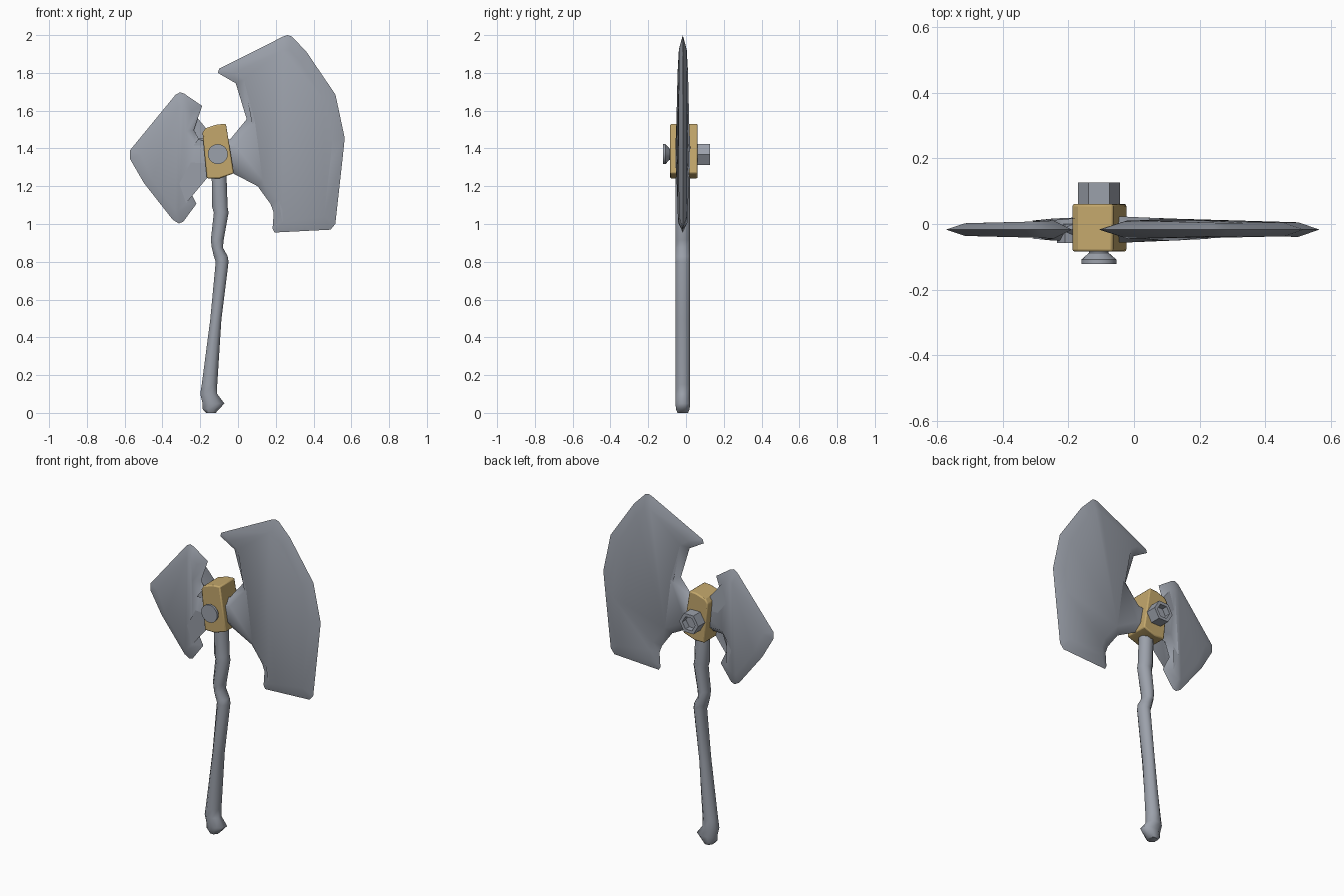
import bpy, bmesh, math
from mathutils import Vector

if "Cube" in bpy.data.objects:
    bpy.data.objects.remove(bpy.data.objects["Cube"], do_unlink=True)

MID_Y = -0.017


def material(name, rgb):
    m = bpy.data.materials.new(name)
    m.use_nodes = True
    m.diffuse_color = (*rgb, 1)
    m.node_tree.nodes["Principled BSDF"].inputs["Base Color"].default_value = (*rgb, 1)
    return m


steel = material("grey_steel", (0.33, 0.355, 0.405))
brass = material("brass", (0.55, 0.39, 0.15))


def finish(name, bm, mat, angle):
    bmesh.ops.recalc_face_normals(bm, faces=bm.faces[:])
    mesh = bpy.data.meshes.new(name)
    bm.to_mesh(mesh)
    bm.free()
    mesh.materials.append(mat)
    for p in mesh.polygons:
        p.use_smooth = True
    mesh.set_sharp_from_angle(angle=math.radians(angle))
    obj = bpy.data.objects.new(name, mesh)
    bpy.context.collection.objects.link(obj)
    return obj


def loft(name, rings, mat, angle=30):
    """Skin a list of equal-length point rings and cap both ends."""
    bm = bmesh.new()
    rows = [[bm.verts.new(p) for p in ring] for ring in rings]
    n = len(rows[0])
    for a, b in zip(rows, rows[1:]):
        for i in range(n):
            j = (i + 1) % n
            bm.faces.new((a[i], a[j], b[j], b[i]))
    bm.faces.new(rows[0])
    bm.faces.new(rows[-1])
    return finish(name, bm, mat, angle)


def turned(name, profile, x, z, sides, mat):
    """Round part along y from (y, radius) pairs."""
    turn = [math.tau * i / sides for i in range(sides)]
    rings = [[(x + r * math.cos(a), y, z + r * math.sin(a)) for a in turn] for y, r in profile]
    return loft(name, rings, mat)


def blade(name, rows, slope):
    """Rows of edge x, z and cheek x, z; the cheeks thin out away from the hub."""
    bm = bmesh.new()
    hub = Vector((-0.1, 1.38))
    rim = [bm.verts.new((r[0], MID_Y, r[1])) for r in rows]
    for side in (-1, 1):
        made, cheek = {}, []
        for r in rows:
            key = r[2:]
            if key not in made:
                half = 0.042 - slope * (Vector(key) - hub).length
                made[key] = bm.verts.new((key[0], MID_Y + side * half, key[1]))
            cheek.append(made[key])
        for i in range(len(rows)):
            j = (i + 1) % len(rows)
            corners = [rim[i], rim[j], cheek[j]]
            if cheek[i] is not cheek[j]:
                corners.append(cheek[i])
            bm.faces.new(corners)
        face = bm.faces.new(list(made.values()))
        bmesh.ops.triangulate(bm, faces=[face])
    return finish(name, bm, steel, 50)


# Large blade
blade("large_blade", [
    (-.107, 1.80, -.02, 1.80), (-.10, 1.822, -.02, 1.80),
    (.24, 1.993, .235, 1.92), (.262, 2.0, .255, 1.925), (.285, 1.992, .275, 1.92),
    (.36, 1.915, .33, 1.86), (.516, 1.685, .455, 1.66), (.565, 1.455, .50, 1.45),
    (.553, 1.34, .49, 1.33), (.515, 1.0, .455, 1.04), (.49, .97, .455, 1.04),
    (.194, .955, .235, 1.01), (.183, .975, .235, 1.01), (.189, 1.06, .235, 1.075),
    (.173, 1.105, .215, 1.13), (.104, 1.20, .13, 1.235), (-.03, 1.27, -.01, 1.31),
    (-.11, 1.29, -.11, 1.33), (-.11, 1.42, -.11, 1.40), (-.04, 1.45, -.015, 1.415),
    (.046, 1.555, .09, 1.54), (-.012, 1.745, .03, 1.765)], 0.033)

# Small rear blade
blade("small_blade", [
    (-.572, 1.39, -.515, 1.37), (-.33, 1.685, -.315, 1.62), (-.307, 1.697, -.30, 1.63),
    (-.285, 1.69, -.285, 1.625), (-.19, 1.625, -.245, 1.60), (-.234, 1.497, -.275, 1.49),
    (-.21, 1.455, -.225, 1.425), (-.10, 1.44, -.10, 1.42), (-.10, 1.29, -.10, 1.32),
    (-.234, 1.287, -.25, 1.325), (-.266, 1.20, -.31, 1.215), (-.22, 1.107, -.275, 1.11),
    (-.29, 1.012, -.315, 1.07), (-.313, 1.003, -.315, 1.07), (-.345, 1.022, -.335, 1.075),
    (-.498, 1.217, -.455, 1.235), (-.572, 1.345, -.515, 1.37)], 0.055)

# Small chip standing proud of the rear blade's neck
chip = [(-.235, 1.415), (-.17, 1.415), (-.17, 1.435), (-.21, 1.45)]
loft("neck_chip", [[(x, y, z) for x, z in chip] for y in (-0.058, 0.0)], steel)

# Crooked handle: z, left edge, right edge, half depth
stations = [
    (0.0, -.17, -.118, .028), (.02, -.187, -.10, .036), (.05, -.187, -.072, .039),
    (.10, -.20, -.11, .039), (.15, -.192, -.11, .039), (.494, -.147, -.088, .039),
    (.80, -.118, -.05, .039), (.83, -.128, -.055, .039), (.875, -.139, -.08, .039),
    (.916, -.144, -.076, .039), (1.06, -.128, -.05, .039), (1.09, -.137, -.055, .039),
    (1.23, -.139, -.06, .039), (1.32, -.139, -.06, .039)]
turn = [math.tau * (i + 0.5) / 8 for i in range(8)]
fit = 1 / math.cos(math.pi / 8)
loft("handle", [[((a + b) / 2 + fit * (b - a) / 2 * math.cos(t),
                  MID_Y + fit * d * math.sin(t), z) for t in turn]
                for z, a, b, d in stations], steel, 55)

# Brass head block with softened edges
outline = [(-.188, 1.485), (-.17, 1.508), (-.11, 1.527), (-.064, 1.53),
           (-.022, 1.268), (-.10, 1.241), (-.165, 1.242)]
block = loft("head_block", [[(x, y, z) for x, z in outline] for y in (-0.084, 0.061)], brass)
bevel = block.modifiers.new("soft_edges", "BEVEL")
bevel.width = 0.007
bevel.segments = 2
bevel.limit_method = "ANGLE"
bevel.angle_limit = math.radians(35)

# Bolt head on the front, hollow hexagonal nut on the back
turned("bolt_head", [(-.07, .03), (-.088, .03), (-.108, .053), (-.122, .053)],
       -.107, 1.37, 20, steel)
turned("hex_nut", [(.05, .064), (.126, .064), (.126, .043), (.09, .043)],
       -.106, 1.368, 6, steel)
